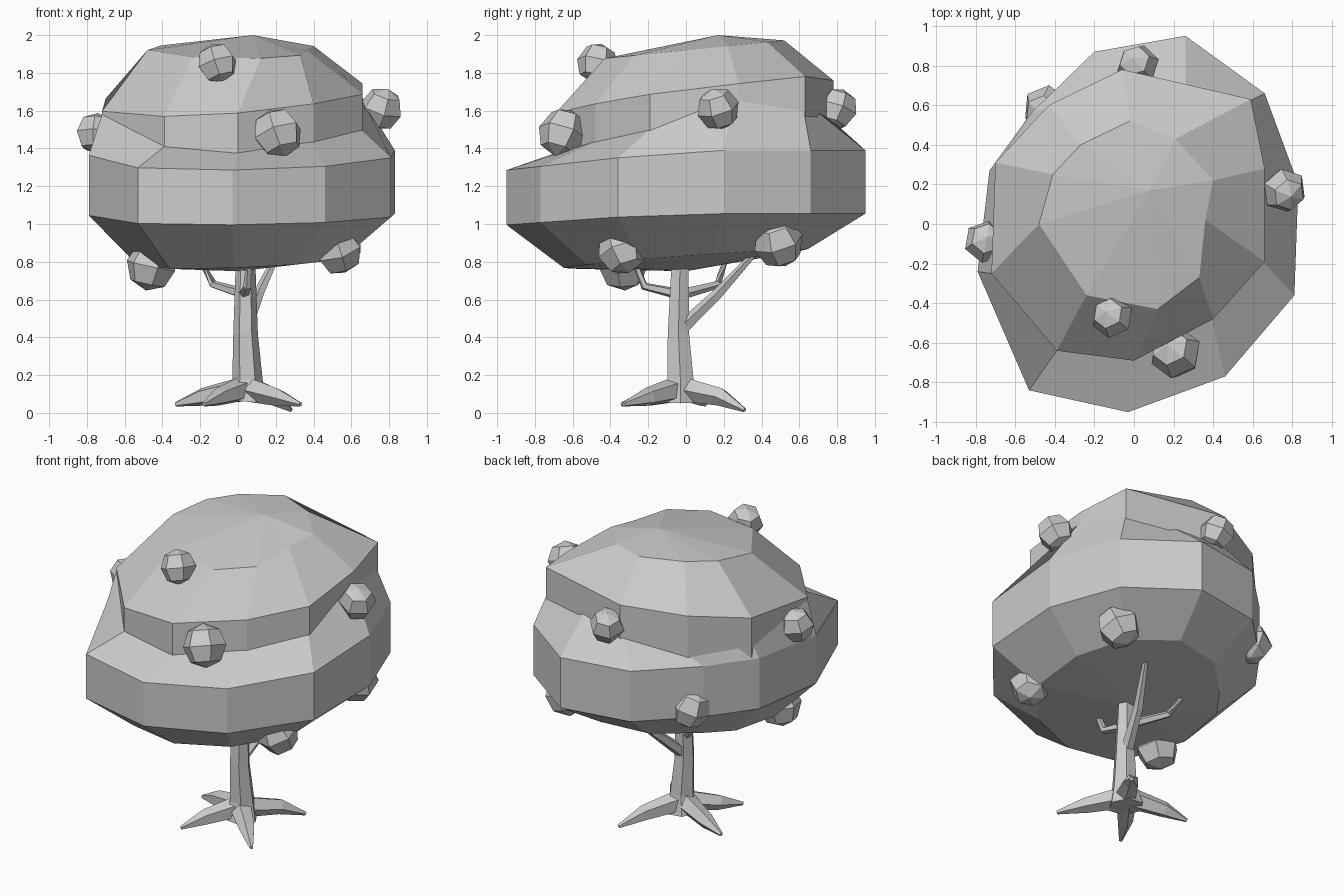
import bpy, bmesh, math, random
from mathutils import Vector, Euler

random.seed(4)
cube = bpy.data.objects.get("Cube")
if cube:
    bpy.data.objects.remove(cube, do_unlink=True)

grey = bpy.data.materials.new("pale_grey")
grey.use_nodes = True
grey.diffuse_color = (0.6, 0.6, 0.6, 1)
grey.node_tree.nodes["Principled BSDF"].inputs["Base Color"].default_value = (0.6, 0.6, 0.6, 1)


def finish(name, bm):
    bmesh.ops.recalc_face_normals(bm, faces=bm.faces)
    mesh = bpy.data.meshes.new(name)
    bm.to_mesh(mesh)
    bm.free()
    mesh.materials.append(grey)
    obj = bpy.data.objects.new(name, mesh)
    bpy.context.collection.objects.link(obj)
    return obj


def loft(name, rings, start=None, end=None):
    """Skin a stack of equal rings, closing each end with a fan or one face."""
    bm = bmesh.new()
    loops = [[bm.verts.new(p) for p in ring] for ring in rings]
    n = len(loops[0])
    for a, b in zip(loops, loops[1:]):
        for i in range(n):
            j = (i + 1) % n
            bm.faces.new((a[i], a[j], b[j], b[i]))
    for loop, tip in ((loops[0], start), (loops[-1], end)):
        if tip is None:
            bm.faces.new(loop)
        else:
            v = bm.verts.new(tip)
            for i in range(n):
                bm.faces.new((loop[i], loop[(i + 1) % n], v))
    return finish(name, bm)


def ring(outline, scale, z, tilt_x=0, tilt_y=0):
    """Scale an outline and lay it on a tilted plane."""
    return [(x * scale, y * scale, z + tilt_x * x + tilt_y * y) for x, y in outline]


def limb(name, path, radii, sides=5):
    """Tapered faceted tube along a path."""
    pts = [Vector(p) for p in path]
    rings = []
    for i, p in enumerate(pts):
        d = (pts[min(i + 1, len(pts) - 1)] - pts[max(i - 1, 0)]).normalized()
        ref = Vector((0, 1, 0)) if abs(d.z) > 0.8 else Vector((0, 0, 1))
        u = d.cross(ref).normalized()
        v = d.cross(u)
        steps = [math.tau * k / sides for k in range(sides)]
        rings.append([p + radii[i] * (u * math.cos(t) + v * math.sin(t)) for t in steps])
    return loft(name, rings)


# Lower crown: upright band, sloping underside, a shelf at the front and back
skirt = [(-.03, -.95), (.46, -.77), (.81, -.36), (.83, .2), (.66, .66), (.26, .95),
         (-.2, .87), (-.52, .56), (-.73, .27), (-.79, -.24), (-.53, -.84)]
band_low = [(x, y, 1.055 + 0.07 * min(0, y + .1)) for x, y in skirt]
band_top = [(x, y, 1.39 - 0.11 * max(0, -y)) for x, y in skirt]
shoulder = [(0, -.68, 1.38), (.39, -.47, 1.44), (.65, -.19, 1.5), (.65, .26, 1.68),
            (.58, .62, 1.62), (.26, .7, 1.59), (-.06, .76, 1.56), (-.43, .59, 1.45),
            (-.69, .3, 1.5), (-.72, -.25, 1.58), (-.39, -.64, 1.41)]
loft("lower_crown",
     [ring(skirt, .68, .815, .02, .05), band_low, band_top, shoulder],
     start=(0, 0, .75), end=(0, 0, 1.65))

# Upper crown: dome leaning upwards at the back
dome = [(0, -.69), (.4, -.48), (.66, -.19), (.66, .28), (.59, .63),
        (-.06, .78), (-.43, .6), (-.7, .31), (-.72, -.25), (-.39, -.64)]
cap = [(.12, -.43), (.33, -.27), (.36, .02), (.4, .22), (.21, .43),
       (-.02, .52), (-.27, .4), (-.41, .25), (-.48, 0), (-.24, -.36)]
loft("upper_crown",
     [ring(dome, 1, 1.33), ring(dome, 1, 1.67, .06, .12),
      ring(cap, 1, 1.92, 0, .1)],
     start=(0, 0, 1.33), end=(.08, .17, 2))

# Trunk with a flared foot
limb("trunk", [(.04, -.03, .06), (.05, -.03, .18), (.04, -.04, .42), (.04, -.03, .85)],
     [.11, .08, .065, .05], sides=6)

# Roots
for i, (x, y, z) in enumerate([(.28, .31, .015), (.33, -.33, .045),
                               (-.33, .1, .045), (-.18, -.34, .045)]):
    middle = (x * .6 + .01, y * .6, .085)
    limb(f"root_{i + 1}", [(.04, -.03, .13), middle, (x, y, z)], [.07, .05, .012])

# Branches
limb("back_branch", [(.04, -.02, .45), (.11, .17, .63), (.21, .36, .84)], [.04, .03, .017])
limb("front_branch", [(.03, -.04, .63), (.05, -.22, .67), (.06, -.28, .82)], [.03, .022, .015])
limb("right_branch", [(.03, -.02, .63), (-.13, .17, .68), (-.21, .21, .82)], [.03, .022, .015])

# Fruit: faceted balls around the crown
fruit = [(-.11, -.47, 1.85, .11), (.21, -.65, 1.48, .135), (.76, .17, 1.61, .115),
         (-.75, -.09, 1.48, .11), (.02, .8, 1.61, .11), (.53, .49, .9, .135),
         (-.44, .58, 1.1, .125), (-.46, -.33, .78, .135), (.53, -.34, .86, .13)]
for i, (x, y, z, r) in enumerate(fruit):
    bm = bmesh.new()
    bmesh.ops.create_uvsphere(bm, u_segments=6, v_segments=4, radius=r)
    ball = finish(f"fruit_{i + 1}", bm)
    ball.location = (x, y, z)
    ball.rotation_euler = Euler([random.uniform(-.4, .4) for _ in range(3)])
